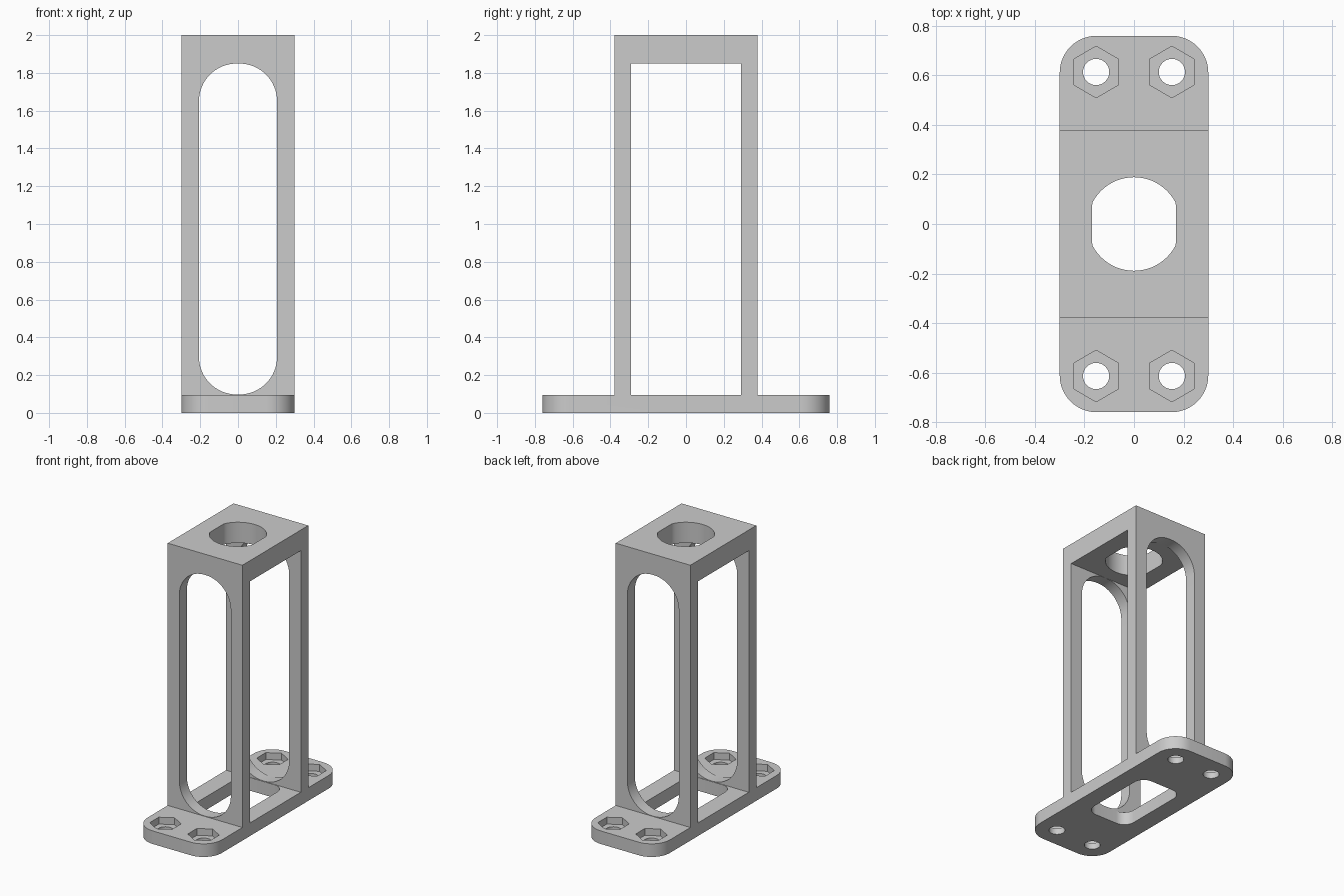
import bpy, bmesh, math
from mathutils import Matrix

cube = bpy.data.objects.get("Cube")
if cube:
    bpy.data.objects.remove(cube, do_unlink=True)

grey = bpy.data.materials.new("plain_grey")
grey.use_nodes = True
colour = (0.6, 0.6, 0.6, 1)
grey.diffuse_color = colour
grey.node_tree.nodes["Principled BSDF"].inputs["Base Color"].default_value = colour

UP = Matrix.Identity(4)
ALONG_X = Matrix(((0, 0, 1, 0), (1, 0, 0, 0), (0, 1, 0, 0), (0, 0, 0, 1)))   # profile (y, z)
ALONG_Y = Matrix(((1, 0, 0, 0), (0, 0, -1, 0), (0, 1, 0, 0), (0, 0, 0, 1)))  # profile (x, z)


def prism(name, points, low, high, frame=UP):
    """Extrude a closed outline between two heights."""
    bm = bmesh.new()
    face = bm.faces.new([bm.verts.new((a, b, low)) for a, b in points])
    new = bmesh.ops.extrude_face_region(bm, geom=[face])["geom"]
    bmesh.ops.translate(bm, vec=(0, 0, high - low),
                        verts=[v for v in new if isinstance(v, bmesh.types.BMVert)])
    bm.transform(frame)
    bmesh.ops.recalc_face_normals(bm, faces=bm.faces)
    mesh = bpy.data.meshes.new(name)
    bm.to_mesh(mesh)
    bm.free()
    mesh.materials.append(grey)
    obj = bpy.data.objects.new(name, mesh)
    bpy.context.collection.objects.link(obj)
    return obj


def circle(radius, count, cx=0, cy=0, turn=0):
    angles = [math.tau * i / count + turn for i in range(count)]
    return [(cx + radius * math.cos(t), cy + radius * math.sin(t)) for t in angles]


def rounded(half_x, half_y, radius, steps=12):
    pts = []
    for quarter, (sx, sy) in enumerate(((1, 1), (-1, 1), (-1, -1), (1, -1))):
        for i in range(steps + 1):
            t = math.pi / 2 * (quarter + i / steps)
            pts.append((sx * (half_x - radius) + radius * math.cos(t),
                        sy * (half_y - radius) + radius * math.sin(t)))
    return pts


# Base plate and the upright arch
bracket = prism("mounting_bracket", rounded(0.3, 0.76, 0.148), 0, 0.095)
arch = prism("arch_helper", [(-0.378, 0.05), (-0.378, 2), (0.378, 2), (0.378, 0.05),
                             (0.292, 0.05), (0.292, 1.85), (-0.292, 1.85), (-0.292, 0.05)],
             -0.3, 0.3, ALONG_X)

# Base opening, double-flat top hole and long windows in the legs
cutters = [prism("base_opening", rounded(0.17, 0.288, 0.08), -0.1, 0.3)]
double_flat = [(max(-0.17, min(0.17, x)), y) for x, y in circle(0.189, 64)]
cutters.append(prism("top_hole", double_flat, 1.7, 2.1))
window = [(x, z + 0.9735) for x, z in rounded(0.207, 0.876, 0.2, 16)]
cutters.append(prism("leg_windows", window, -0.5, 0.5, ALONG_Y))

# Bolt holes with hexagonal nut pockets
for sx in (-1, 1):
    for sy in (-1, 1):
        x, y = sx * 0.153, sy * 0.614
        cutters.append(prism("bolt_hole", circle(0.053, 32, x, y), -0.1, 0.2))
        cutters.append(prism("nut_pocket", circle(0.104, 6, x, y, math.pi / 6), 0.045, 0.2))

for helper in [arch] + cutters:
    helper.hide_render = True
    mod = bracket.modifiers.new(helper.name, "BOOLEAN")
    mod.operation = "UNION" if helper is arch else "DIFFERENCE"
    mod.solver = "EXACT"
    mod.object = helper

# Bake the cuts and drop the helpers
bpy.context.view_layer.update()
baked = bpy.data.meshes.new_from_object(bracket.evaluated_get(bpy.context.evaluated_depsgraph_get()))
bracket.modifiers.clear()
bracket.data = baked
baked.name = "mounting_bracket"
for helper in [arch] + cutters:
    bpy.data.objects.remove(helper, do_unlink=True)

bpy.ops.object.select_all(action="DESELECT")
bracket.select_set(True)
bpy.context.view_layer.objects.active = bracket
bpy.ops.object.shade_smooth_by_angle(angle=math.radians(30))
